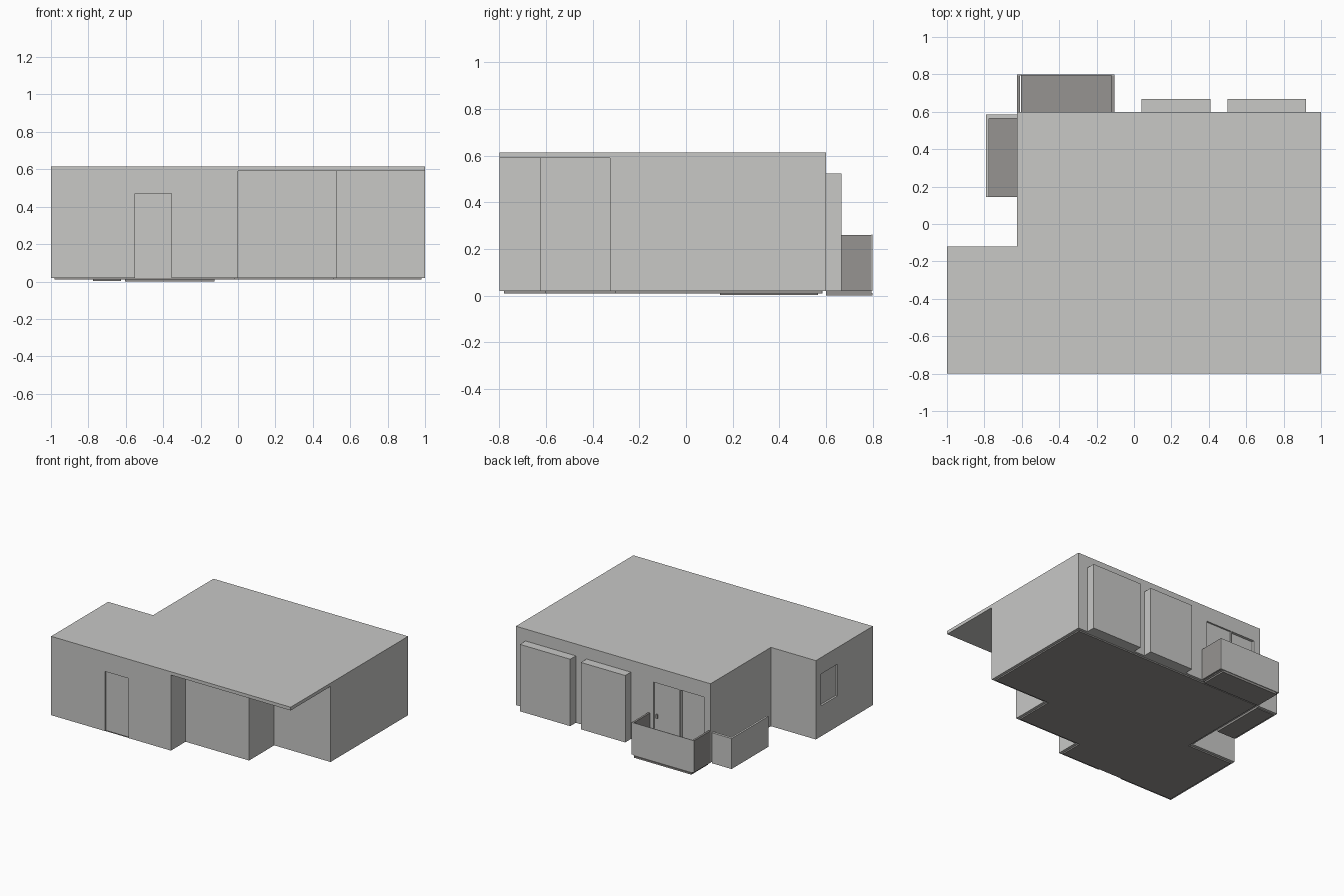
import bpy
import bmesh

cube = bpy.data.objects.get("Cube")
if cube:
    bpy.data.objects.remove(cube, do_unlink=True)


def material(name, rgb):
    m = bpy.data.materials.new(name)
    m.use_nodes = True
    m.diffuse_color = (*rgb, 1)
    m.node_tree.nodes["Principled BSDF"].inputs["Base Color"].default_value = (*rgb, 1)
    return m


PALE = material("pale grey", (0.58, 0.58, 0.565))
DARK = material("dark grey", (0.305, 0.296, 0.285))


def prism(name, outline, z0, z1, mat):
    """Extrude a plan outline (counter-clockwise) from z0 to z1."""
    bm = bmesh.new()
    base = bm.faces.new([bm.verts.new((x, y, z0)) for x, y in outline])
    top = bmesh.ops.extrude_face_region(bm, geom=[base])["geom"]
    verts = [g for g in top if isinstance(g, bmesh.types.BMVert)]
    bmesh.ops.translate(bm, verts=verts, vec=(0, 0, z1 - z0))
    bmesh.ops.recalc_face_normals(bm, faces=bm.faces)
    mesh = bpy.data.meshes.new(name)
    bm.to_mesh(mesh)
    bm.free()
    mesh.materials.append(mat)
    ob = bpy.data.objects.new(name, mesh)
    bpy.context.collection.objects.link(ob)
    return ob


def box(name, x, y, z, mat=PALE):
    outline = [(x[0], y[0]), (x[1], y[0]), (x[1], y[1]), (x[0], y[1])]
    return prism(name, outline, z[0], z[1], mat)


def recess(target, x, y, z):
    """Cut a shallow box out of a wall."""
    cutter = box("cutter", x, y, z)
    mod = target.modifiers.new("recess", 'BOOLEAN')
    mod.operation = 'DIFFERENCE'
    mod.solver = 'EXACT'
    mod.object = cutter
    bpy.context.view_layer.objects.active = target
    bpy.ops.object.modifier_apply(modifier=mod.name)
    bpy.data.objects.remove(cutter, do_unlink=True)


def floor_plan(i):
    """Stepped wall outline, moved inwards by i."""
    return [(-1 + i, -0.8 + i), (-i, -0.8 + i), (-i, -0.625 + i),
            (0.53 - i, -0.625 + i), (0.53 - i, -0.325 + i), (1 - i, -0.325 + i),
            (1 - i, 0.6 - i), (-0.625 + i, 0.6 - i), (-0.625 + i, -0.12 - i),
            (-1 + i, -0.12 - i)]


# Main body, roof with overhanging corner, and floor slab
walls = prism("walls", floor_plan(0), 0.02, 0.59, PALE)
prism("roof", [(-1, -0.8), (1, -0.8), (1, 0.6), (-0.625, 0.6),
               (-0.625, -0.12), (-1, -0.12)], 0.59, 0.615, PALE)
prism("floor_slab", floor_plan(0.02), 0.01, 0.02, DARK)

# Front door, side window, balcony door and window
recess(walls, (-0.55, -0.355), (-0.85, -0.788), (0, 0.47))
recess(walls, (-1.05, -0.985), (-0.38, -0.18), (0.25, 0.49))
recess(walls, (-0.365, -0.15), (0.588, 0.65), (0.03, 0.5))
recess(walls, (-0.57, -0.375), (0.58, 0.65), (0.03, 0.5))
box("door_handle", (-0.18, -0.165), (0.585, 0.598), (0.23, 0.26), DARK)

# Two bays on the back wall
for side, x0, x1 in (("right", 0.04, 0.41), ("left", 0.5, 0.92)):
    box(side + "_bay", (x0, x1), (0.6, 0.667), (0.02, 0.525))

# Back balcony
box("back_balcony_floor", (-0.605, -0.125), (0.6, 0.8), (0, 0.012), DARK)
box("back_balcony_deck", (-0.605, -0.12), (0.6, 0.795), (0.012, 0.025), DARK)
box("back_balcony_front", (-0.625, -0.105), (0.795, 0.8), (0.02, 0.262))
for side, x0 in (("right", -0.625), ("left", -0.12)):
    box("back_balcony_end_" + side, (x0, x0 + 0.015), (0.6, 0.795), (0.02, 0.26), DARK)

# Side balcony
box("side_balcony_floor", (-0.775, -0.625), (0.145, 0.565), (0.004, 0.02), DARK)
box("side_balcony_front", (-0.79, -0.775), (0.145, 0.585), (0.01, 0.24))
box("side_balcony_end", (-0.775, -0.625), (0.565, 0.585), (0.01, 0.24))
